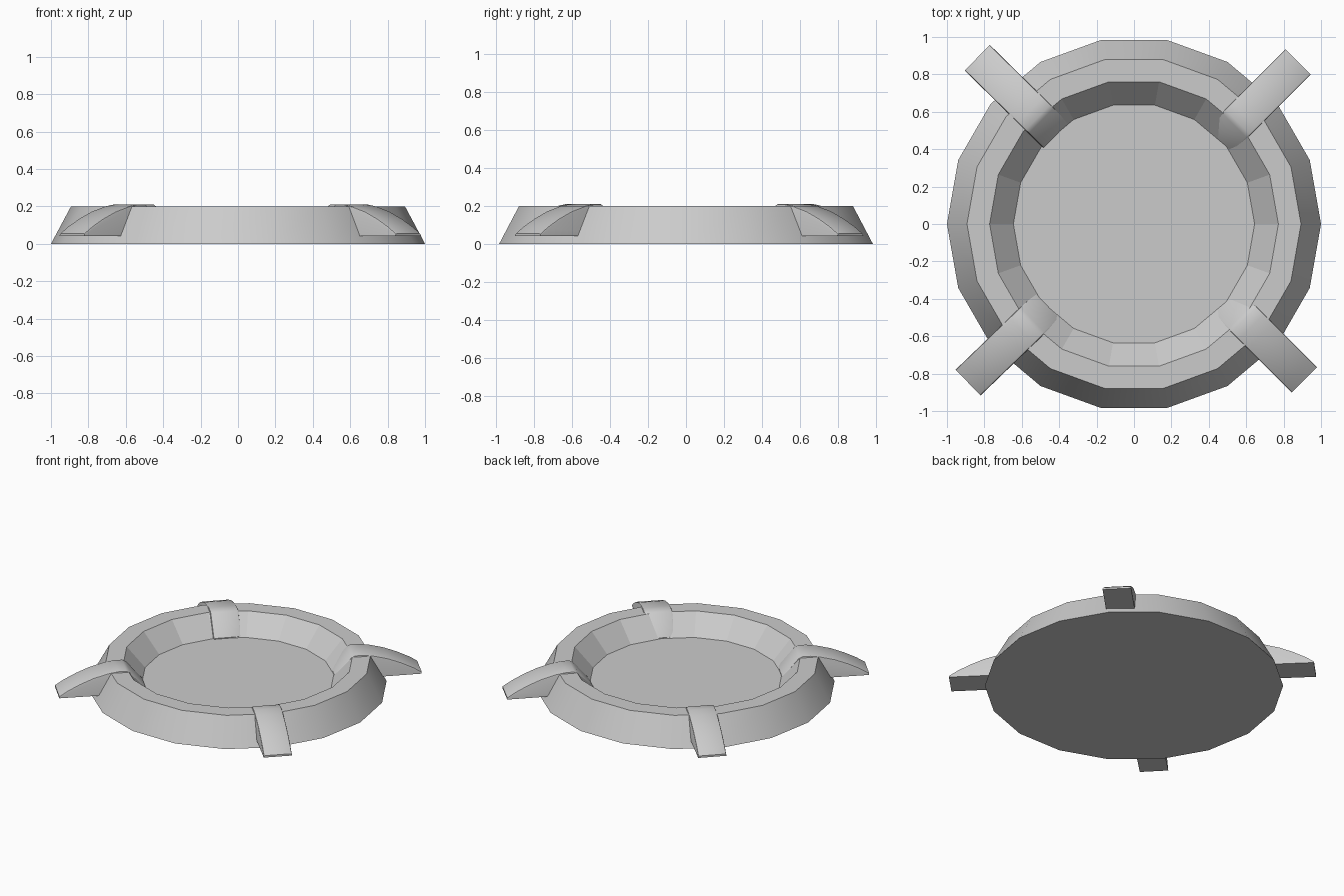
import bpy, bmesh, math
from mathutils import Matrix, Vector

if "Cube" in bpy.data.objects:
    bpy.data.objects.remove(bpy.data.objects["Cube"])

SIDES = 18


def finish(bm, name):
    bmesh.ops.recalc_face_normals(bm, faces=bm.faces[:])
    mesh = bpy.data.meshes.new(name)
    bm.to_mesh(mesh)
    bm.free()
    obj = bpy.data.objects.new(name, mesh)
    bpy.context.collection.objects.link(obj)
    return obj


# Dish: an 18-sided lathe of (radius, height), smooth outside and faceted inside
def make_dish():
    bm = bmesh.new()
    rings = []
    for r, z in [(1.0, 0), (0.893, 0.2), (0.772, 0.2), (0.645, 0.062)]:
        rings.append([bm.verts.new((r * math.cos(2 * math.pi * i / SIDES),
                                    r * math.sin(2 * math.pi * i / SIDES), z))
                      for i in range(SIDES)])
    for k in range(len(rings) - 1):
        a, b = rings[k], rings[k + 1]
        for i in range(SIDES):
            j = (i + 1) % SIDES
            face = bm.faces.new((a[i], a[j], b[j], b[i]))
            face.smooth = k == 0
    bm.faces.new(rings[0][::-1])   # underside
    bm.faces.new(rings[-1])        # dish floor
    return finish(bm, "dish")


# Clip: side profile (distance inward from the tip, height) extruded across its width
CLIP = [(0.0, 0.042), (0.0, 0.056), (0.06, 0.094), (0.14, 0.135), (0.23, 0.172),
        (0.33, 0.2), (0.40, 0.211), (0.455, 0.211), (0.48, 0.198),
        (0.59, 0.068), (0.59, 0.042)]
WIDTH = 0.192


def make_clip(name, tip, angle):
    bm = bmesh.new()
    side = bm.faces.new([bm.verts.new((-d, -WIDTH / 2, z)) for d, z in CLIP])
    out = bmesh.ops.extrude_face_region(bm, geom=[side])
    moved = [v for v in out["geom"] if isinstance(v, bmesh.types.BMVert)]
    bmesh.ops.translate(bm, verts=moved, vec=Vector((0, WIDTH, 0)))
    # soften the two long upper edges
    edges = [e for e in bm.edges
             if abs(e.verts[0].co.y - e.verts[1].co.y) < 1e-4
             and min(v.co.z for v in e.verts) > 0.05]
    bmesh.ops.bevel(bm, geom=edges, offset=0.01, segments=2, profile=0.5,
                    affect='EDGES', clamp_overlap=True)
    bm.transform(Matrix.Translation((tip[0], tip[1], 0))
                 @ Matrix.Rotation(math.radians(angle), 4, 'Z'))
    for f in bm.faces:
        f.smooth = True
    obj = finish(bm, name)
    obj.data.set_sharp_from_angle(angle=math.radians(35))
    return obj


make_dish()
# Four slightly uneven clips over the rim
make_clip("clip_back_right", (0.877, 0.866), 45)
make_clip("clip_back_left", (-0.838, 0.889), 135.5)
make_clip("clip_front_left", (-0.887, -0.848), 224)
make_clip("clip_front_right", (0.91, -0.833), -45)
